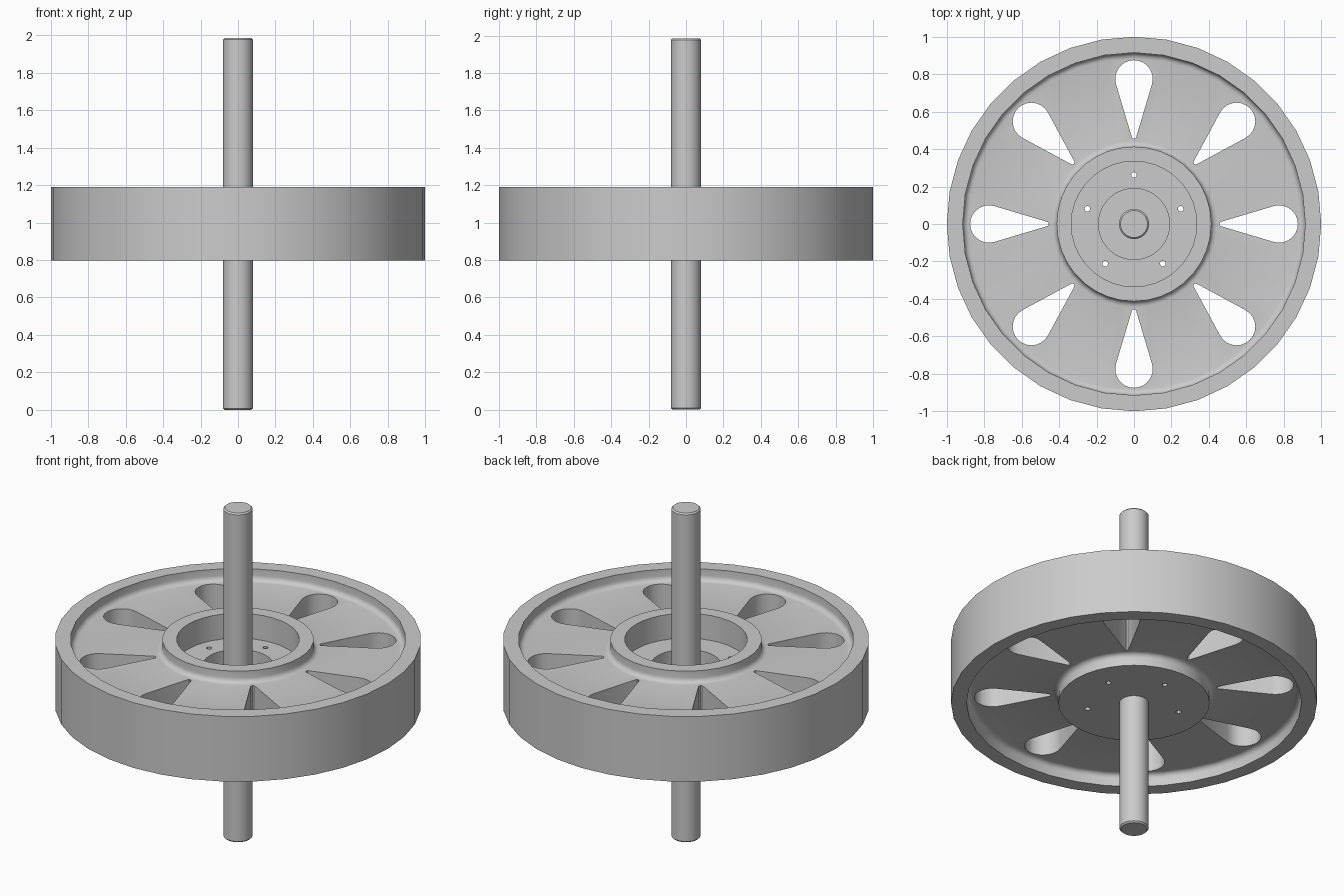
import bpy, bmesh, math
from mathutils import Matrix, Vector

cube = bpy.data.objects.get("Cube")
if cube:
    bpy.data.objects.remove(cube, do_unlink=True)

SEGMENTS = 36
BOTTOM, TOP = 0.797, 1.19      # rim and hub faces
WEB_LOW, WEB_HIGH = 0.87, 1.12  # spoke disc faces
SHAFT_R, SHAFT_TOP = 0.08, 1.985

metal = bpy.data.materials.new("plain grey metal")
metal.use_nodes = True
grey = (0.6, 0.6, 0.6, 1)
metal.diffuse_color = grey
metal.node_tree.nodes["Principled BSDF"].inputs["Base Color"].default_value = grey


def make_object(name, bm):
    bmesh.ops.recalc_face_normals(bm, faces=bm.faces)
    mesh = bpy.data.meshes.new(name)
    bm.to_mesh(mesh)
    bm.free()
    mesh.materials.append(metal)
    obj = bpy.data.objects.new(name, mesh)
    bpy.context.collection.objects.link(obj)
    return obj


def activate(obj):
    bpy.ops.object.select_all(action='DESELECT')
    obj.select_set(True)
    bpy.context.view_layer.objects.active = obj


def lathe(name, profile, segments, closed):
    bm = bmesh.new()
    verts = [bm.verts.new((r, 0, z)) for r, z in profile]
    pairs = list(zip(verts, verts[1:] + verts[:1]))
    edges = [bm.edges.new(p) for p in (pairs if closed else pairs[:-1])]
    bmesh.ops.spin(bm, geom=verts + edges, cent=(0, 0, 0), axis=(0, 0, 1),
                   angle=math.tau, steps=segments, use_duplicate=False)
    bmesh.ops.remove_doubles(bm, verts=bm.verts, dist=0.0001)
    return make_object(name, bm)


def arc(cx, cy, radius, start, end, steps):
    return [(cx + radius * math.cos(math.radians(start + (end - start) * i / steps)),
             cy + radius * math.sin(math.radians(start + (end - start) * i / steps)))
            for i in range(steps + 1)]


def add_prism(bm, outline, angle, low, high):
    turn = Matrix.Rotation(angle, 4, 'Z')
    face = bm.faces.new([bm.verts.new(turn @ Vector((x, y, low))) for x, y in outline])
    extruded = bmesh.ops.extrude_face_region(bm, geom=[face])["geom"]
    bmesh.ops.translate(bm, vec=(0, 0, high - low),
                        verts=[v for v in extruded if isinstance(v, bmesh.types.BMVert)])


# Wheel section: bearing pocket, hub recess, filleted web and rim
fillet = 0.03
rim_in, hub_out = 0.915, 0.413
profile = [(SHAFT_R, BOTTOM), (SHAFT_R, 0.9), (0.19, 0.9), (0.19, 1.04),
           (0.335, 1.04), (0.335, TOP), (hub_out, TOP)]
profile += arc(hub_out + fillet, WEB_HIGH + fillet, fillet, 180, 270, 4)
profile += arc(rim_in - fillet, WEB_HIGH + fillet, fillet, 270, 360, 4)
profile += [(rim_in, TOP), (1, TOP), (1, BOTTOM), (rim_in, BOTTOM)]
profile += arc(rim_in - fillet, WEB_LOW - fillet, fillet, 0, 90, 4)
profile += arc(hub_out + fillet, WEB_LOW - fillet, fillet, 90, 180, 4)
profile += [(hub_out, BOTTOM)]
wheel = lathe("wheel", profile, SEGMENTS, True)

# Teardrop windows between the spokes and bolt holes in the hub
bm = bmesh.new()
teardrop = arc(0.775, 0, 0.1, -107, 107, 14) + arc(0.467, 0, 0.012, 107, 253, 4)
for i in range(8):
    add_prism(bm, teardrop, math.tau * i / 8, 0.7, 1.3)
bolt_hole = arc(0.262, 0, 0.015, 0, 330, 11)
for i in range(5):
    add_prism(bm, bolt_hole, math.tau * (i / 5 + 0.25), 0.7, 1.3)
cutter = make_object("window_cutter", bm)
cutter.hide_render = True

cut = wheel.modifiers.new("windows", 'BOOLEAN')
cut.operation = 'DIFFERENCE'
cut.solver = 'EXACT'
cut.object = cutter
activate(wheel)
bpy.ops.object.modifier_apply(modifier=cut.name)
bpy.data.objects.remove(cutter, do_unlink=True)

# Shaft with chamfered ends
c = 0.008
shaft = lathe("shaft", [(0, 0), (SHAFT_R - c, 0), (SHAFT_R, c), (SHAFT_R, SHAFT_TOP - c),
                        (SHAFT_R - c, SHAFT_TOP), (0, SHAFT_TOP)], SEGMENTS, False)

for obj in (wheel, shaft):
    activate(obj)
    bpy.ops.object.shade_smooth_by_angle(angle=math.radians(30))
